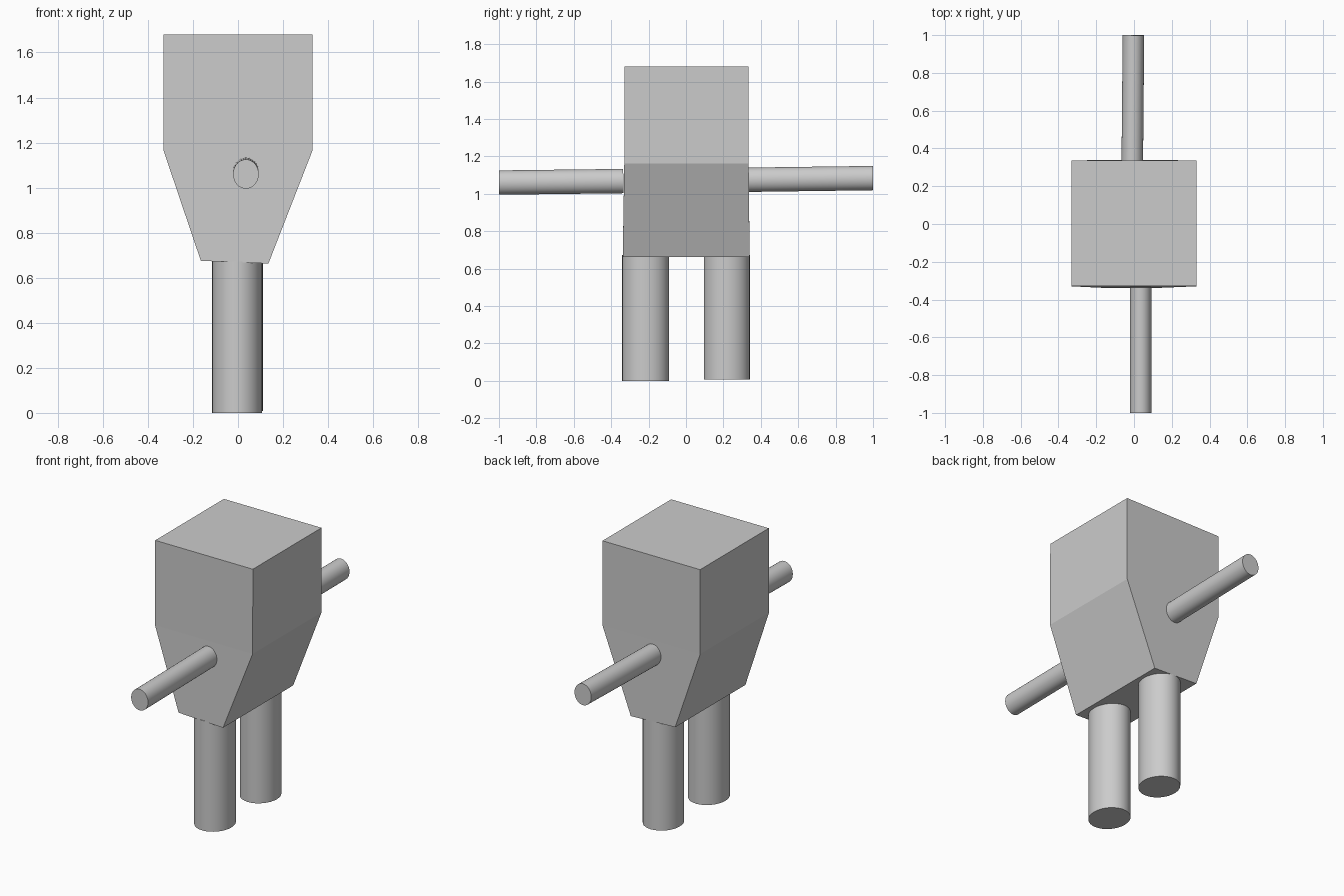
import bpy
import bmesh
from mathutils import Vector, Matrix

if "Cube" in bpy.data.objects:
    bpy.data.objects.remove(bpy.data.objects["Cube"])

grey = bpy.data.materials.new("plain grey")
grey.diffuse_color = (0.6, 0.6, 0.6, 1)
grey.use_nodes = True
grey.node_tree.nodes["Principled BSDF"].inputs["Base Color"].default_value = grey.diffuse_color


def add_object(name, bm):
    bmesh.ops.recalc_face_normals(bm, faces=bm.faces)
    mesh = bpy.data.meshes.new(name)
    bm.to_mesh(mesh)
    bm.free()
    mesh.materials.append(grey)
    obj = bpy.data.objects.new(name, mesh)
    bpy.context.collection.objects.link(obj)
    return obj


def rod(name, start, end, rx, ry):
    """Smooth capped elliptical rod between two points."""
    start, end = Vector(start), Vector(end)
    axis = end - start
    bm = bmesh.new()
    bmesh.ops.create_cone(bm, cap_ends=True, segments=32, radius1=1,
                          radius2=1, depth=axis.length)
    turn = Vector((0, 0, 1)).rotation_difference(axis).to_matrix().to_4x4()
    bm.transform(Matrix.Translation((start + end) / 2) @ turn
                 @ Matrix.Diagonal((rx, ry, 1, 1)))
    obj = add_object(name, bm)
    bpy.ops.object.select_all(action='DESELECT')
    bpy.context.view_layer.objects.active = obj
    obj.select_set(True)
    bpy.ops.object.shade_smooth_by_angle(angle=0.6)


# Body: square box above, tapering to a narrow base
sections = [  # left x, left z, right x, right z, front y, back y
    (-0.165, 0.675, 0.135, 0.663, -0.338, 0.34),
    (-0.33, 1.163, 0.33, 1.163, -0.33, 0.335),
    (-0.33, 1.68, 0.33, 1.68, -0.328, 0.335),
]
bm = bmesh.new()
rings = [[bm.verts.new(p) for p in ((xl, yf, zl), (xr, yf, zr),
                                    (xr, yb, zr), (xl, yb, zl))]
         for xl, zl, xr, zr, yf, yb in sections]
for low, high in zip(rings, rings[1:]):
    for i in range(4):
        j = (i + 1) % 4
        bm.faces.new((low[i], low[j], high[j], high[i]))
bm.faces.new(rings[0])
bm.faces.new(rings[-1])
add_object("body", bm)

# Legs
rod("front_leg", (-0.004, -0.216, 0), (-0.004, -0.216, 0.672), 0.111, 0.125)
rod("back_leg", (0, 0.218, 0.008), (0, 0.218, 0.672), 0.111, 0.123)

# Arms, tilted slightly
rod("front_arm", (0.035, -0.335, 1.068), (0.035, -1, 1.06), 0.057, 0.065)
rod("back_arm", (-0.009, 0.335, 1.075), (-0.003, 1, 1.084), 0.057, 0.065)
